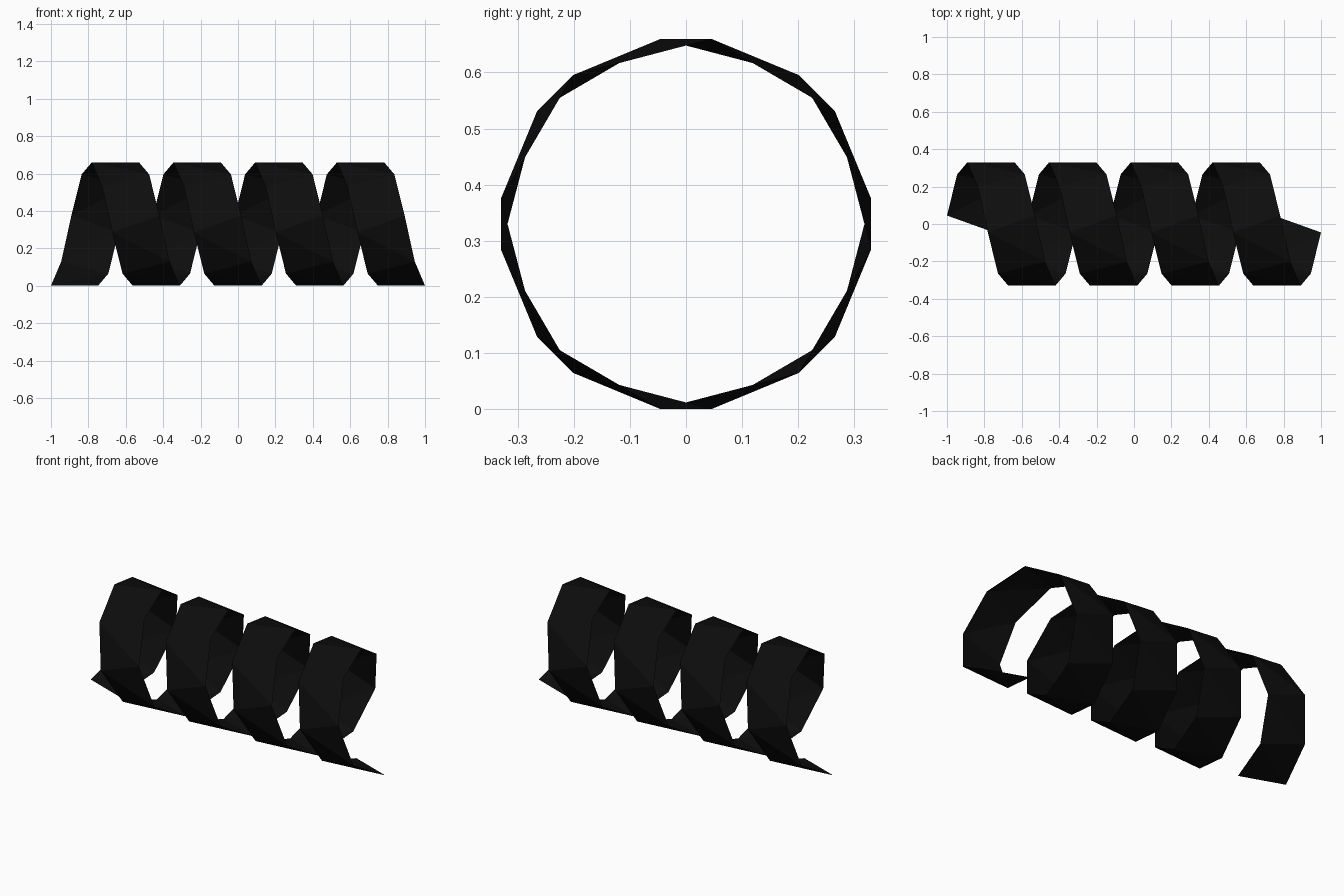
import bpy, bmesh, math

if "Cube" in bpy.data.objects:
    bpy.data.objects.remove(bpy.data.objects["Cube"])

TURNS, SIDES = 4, 8            # eight flat panels per turn
RADIUS, CENTRE_Z = 0.333, 0.33
PITCH, HALF_WIDTH = 0.437, 0.126
SKEW = math.radians(7.8)       # strip edges lean along the winding

black = bpy.data.materials.new("black")
black.diffuse_color = (0.004, 0.004, 0.004, 1)
black.use_nodes = True
black.node_tree.nodes["Principled BSDF"].inputs["Base Color"].default_value = black.diffuse_color


def on_coil(bm, turn, side):
    """Vertex on the left (-1) or right (+1) edge of the strip."""
    a = turn * 2 * math.pi - side * SKEW
    x = (turn - TURNS / 2) * PITCH + side * HALF_WIDTH
    return bm.verts.new((x, RADIUS * math.sin(a), CENTRE_Z - RADIUS * math.cos(a)))


# Coiled ribbon: a row of cross edges joined into flat panels
bm = bmesh.new()
rows = [(on_coil(bm, i / SIDES, -1), on_coil(bm, i / SIDES, 1))
        for i in range(TURNS * SIDES + 1)]
for (l0, r0), (l1, r1) in zip(rows, rows[1:]):
    # each panel folds outward along its short diagonal
    bm.faces.new((l0, r1, r0))
    bm.faces.new((l0, l1, r1))

# Normals point away from the coil axis
bm.normal_update()
for f in bm.faces:
    c = f.calc_center_median()
    if f.normal.y * c.y + f.normal.z * (c.z - CENTRE_Z) < 0:
        f.normal_flip()

mesh = bpy.data.meshes.new("coiled_ribbon")
bm.to_mesh(mesh)
bm.free()
mesh.materials.append(black)
ribbon = bpy.data.objects.new("coiled_ribbon", mesh)
bpy.context.collection.objects.link(ribbon)
